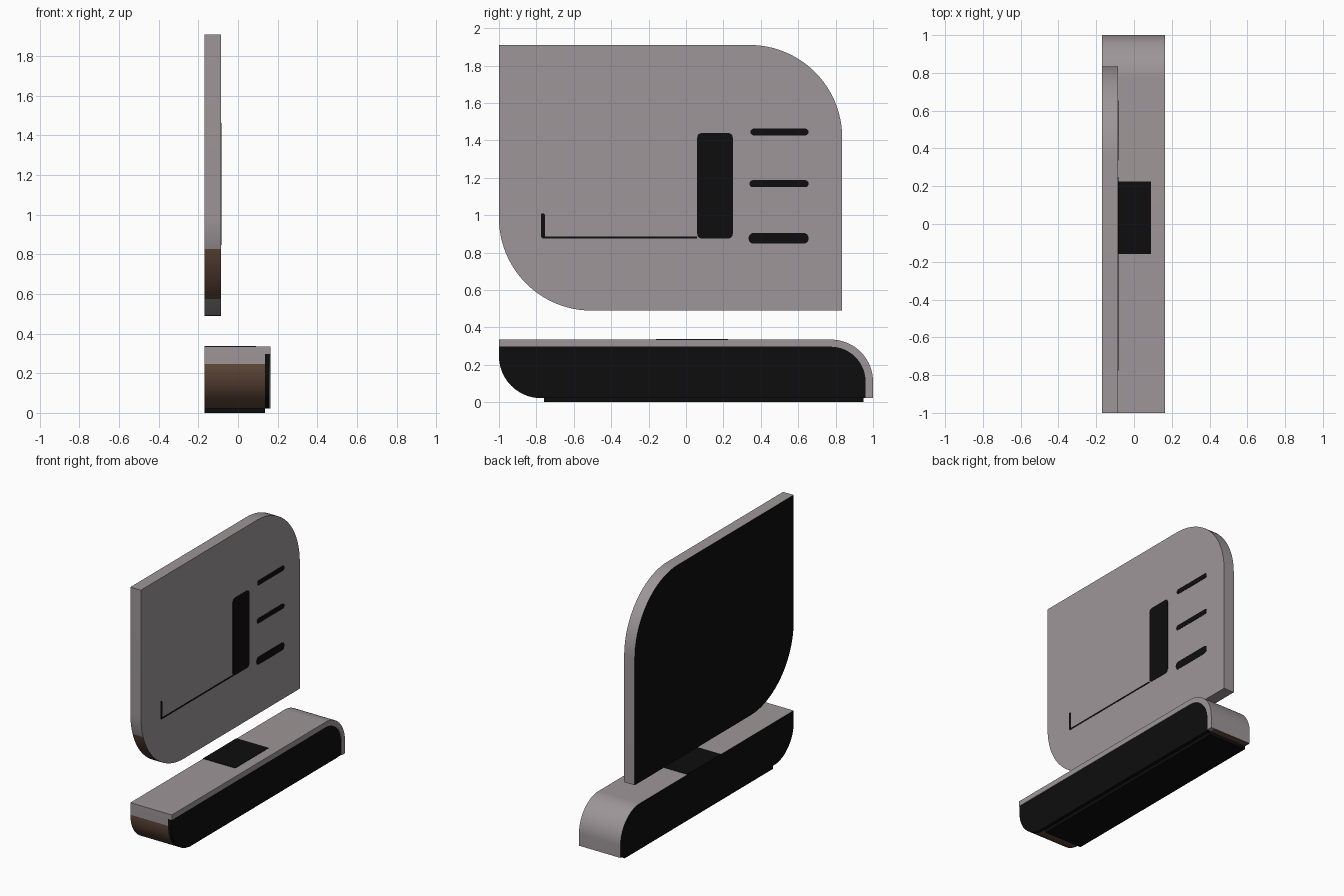
import bpy, bmesh, math

if "Cube" in bpy.data.objects:
    bpy.data.objects.remove(bpy.data.objects["Cube"])


def mat(name, r, g, b):
    m = bpy.data.materials.new(name)
    m.diffuse_color = (r, g, b, 1)
    m.use_nodes = True
    m.node_tree.nodes["Principled BSDF"].inputs["Base Color"].default_value = m.diffuse_color
    return m


GREY = mat("warm grey", 0.34, 0.305, 0.315)
BLACK = mat("black", 0.004, 0.004, 0.004)
BROWN = mat("brown", 0.13, 0.07, 0.045)
MATS = [GREY, BLACK, BROWN]


def outline(y0, y1, z0, z1, radii, n=24):
    """Rectangle in the YZ plane; radii: (bottom left, bottom right, top right, top left)."""
    corners = [(y0, z0, 1, 1, 180), (y1, z0, -1, 1, 270),
               (y1, z1, -1, -1, 0), (y0, z1, 1, -1, 90)]
    pts = []
    for (y, z, sy, sz, a0), r in zip(corners, radii):
        if r == 0:
            pts.append((y, z))
            continue
        for i in range(n + 1):
            a = math.radians(a0 + 90 * i / n)
            pts.append((y + sy * r + r * math.cos(a), z + sz * r + r * math.sin(a)))
    return pts


def extrude(name, pts, x0, x1, rule):
    """Extrude a YZ outline along X; rule(centre, normal) gives the colour index."""
    bm = bmesh.new()
    face = bm.faces.new([bm.verts.new((x0, y, z)) for y, z in pts])
    res = bmesh.ops.extrude_face_region(bm, geom=[face])
    moved = [v for v in res["geom"] if isinstance(v, bmesh.types.BMVert)]
    bmesh.ops.translate(bm, verts=moved, vec=(x1 - x0, 0, 0))
    bmesh.ops.recalc_face_normals(bm, faces=bm.faces)
    bm.normal_update()
    for f in bm.faces:
        f.material_index = rule(f.calc_center_median(), f.normal)
    me = bpy.data.meshes.new(name)
    bm.to_mesh(me)
    bm.free()
    for m in MATS:
        me.materials.append(m)
    ob = bpy.data.objects.new(name, me)
    bpy.context.collection.objects.link(ob)
    bpy.ops.object.select_all(action='DESELECT')
    ob.select_set(True)
    bpy.context.view_layer.objects.active = ob
    bpy.ops.object.shade_smooth_by_angle(angle=math.radians(30))
    return ob


def black(c, n):
    return 1


def grey(c, n):
    return 0


# Upright panel: black back, brown patch on the lower front curve
def panel_rule(c, n):
    if n.x < -0.5:
        return 1
    if n.y < -0.3 and n.z < -0.02 and 0.58 < c.z < 0.84:
        return 2
    return 0


extrude("upright_panel", outline(-1, 0.835, 0.49, 1.91, (0.495, 0, 0.495, 0)),
        -0.17, -0.085, panel_rule)


# Base body: black back, brown underside and front curve
def base_rule(c, n):
    if n.x < -0.5:
        return 1
    if n.z < -0.02:
        return 2
    return 0


extrude("base_body", outline(-1, 1, 0.022, 0.335, (0.225, 0, 0.225, 0)),
        -0.17, 0.135, base_rule)

# Black side slab, framed by a lip over its top and rear
extrude("side_slab", outline(-1, 0.96, 0.022, 0.297, (0.225, 0, 0.187, 0)),
        0.135, 0.16, black)
outer = outline(-1, 1, 0.022, 0.335, (0, 0, 0.225, 0))
inner = outline(-1, 0.96, 0.022, 0.297, (0, 0, 0.187, 0))
extrude("base_lip", outer[1:] + inner[:0:-1], 0.135, 0.165, grey)

# Sole plate
extrude("sole_plate", outline(-0.76, 0.95, 0, 0.022, (0, 0, 0, 0)), -0.17, 0.135, black)

# Dark patch on the base top
extrude("top_patch", outline(-0.16, 0.225, 0.333, 0.338, (0, 0, 0, 0)), -0.17, 0.09, black)

# Dark markings on the panel face: y0, y1, z0, z1, corner radius
marks = {
    "tall_bar": (0.06, 0.25, 0.875, 1.44, 0.025),
    "upper_dash": (0.345, 0.655, 1.427, 1.463, 0.017),
    "middle_dash": (0.34, 0.655, 1.15, 1.187, 0.017),
    "lower_dash": (0.335, 0.655, 0.848, 0.905, 0.026),
    "thin_line": (-0.77, 0.06, 0.876, 0.886, 0.004),
    "thin_tick": (-0.775, -0.755, 0.88, 1.01, 0.009),
}
for name, (y0, y1, z0, z1, r) in marks.items():
    extrude(name, outline(y0, y1, z0, z1, (r,) * 4, 6), -0.087, -0.083, black)
